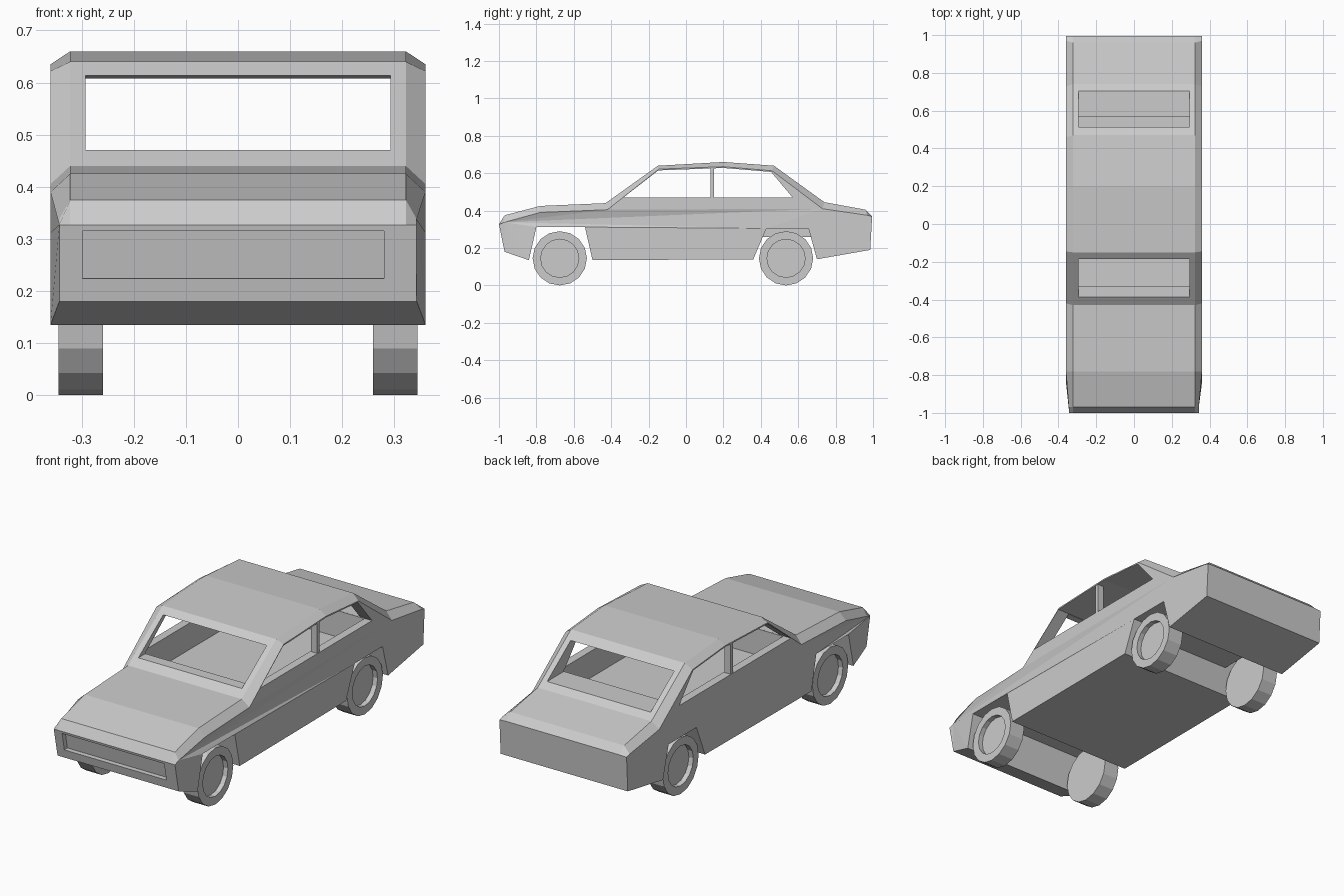
import bpy, bmesh, math
from mathutils import Matrix

if "Cube" in bpy.data.objects:
    bpy.data.objects.remove(bpy.data.objects["Cube"])


def make(name, bm):
    bmesh.ops.recalc_face_normals(bm, faces=bm.faces)
    me = bpy.data.meshes.new(name)
    bm.to_mesh(me)
    bm.free()
    ob = bpy.data.objects.new(name, me)
    bpy.context.collection.objects.link(ob)
    return ob


def loft(name, rings):
    """Join matching rings of points and cap both ends."""
    bm = bmesh.new()
    rows = [[bm.verts.new(p) for p in r] for r in rings]
    n = len(rows[0])
    for a, b in zip(rows, rows[1:]):
        for i in range(n):
            j = (i + 1) % n
            bm.faces.new((a[i], a[j], b[j], b[i]))
    caps = [bm.faces.new(rows[0][::-1]), bm.faces.new(rows[-1])]
    bm.normal_update()
    bmesh.ops.triangulate(bm, faces=caps, ngon_method='EAR_CLIP')
    return make(name, bm)


def prism(name, pts, x0, x1):
    return loft(name, [[(x, y, z) for y, z in pts] for x in (x0, x1)])


def rect(y0, y1, z0, z1):
    return [(y0, z0), (y1, z0), (y1, z1), (y0, z1)]


# Body: paired side (shoulder) and roof-edge profiles, as (y, z)
shoulder = [(-1, .327), (-.97, .338), (-.78, .39), (-.42, .405), (-.145, .622),
            (.2, .635), (.46, .613), (.73, .41), (.97, .375), (.995, .368)]
crest = [(-1, .327), (-.97, .375), (-.78, .425), (-.43, .44), (-.15, .64),
         (.2, .66), (.47, .64), (.74, .445), (.96, .405), (.995, .37)]
lower = [(.985, .19), (.70, .14), (.655, .305), (.43, .305), (.36, .14),
         (-.50, .135), (-.54, .312), (-.80, .312), (-.84, .135), (-.97, .18)]


def side(s):
    return [(s * (.36 if y > -.9 else .343), y, z) for y, z in shoulder + lower]


def inner(s):
    return [(s * .322, y, z) for y, z in crest + lower]


body = loft("car_body", [side(-1), inner(-1), inner(1), side(1)])

# Openings: side windows, cabin, windscreen, rear window, grille
cutters = [
    prism("side_window_cutter", [(-.335, .47), (-.148, .615), (.2, .628),
                                 (.455, .607), (.57, .47)], -.5, .5),
    prism("cabin_cutter", rect(-.33, .568, .335, .48), -.318, .318),
    prism("windscreen_cutter", rect(-.6, -.13, .4705, .614), -.293, .293),
    prism("rear_window_cutter", rect(.4, .9, .4705, .608), -.293, .293),
    prism("grille_cutter", [(-1.1, .22), (-.955, .225), (-.972, .315), (-1.1, .315)],
          -.298, .28),
]
for c in cutters:
    m = body.modifiers.new(c.name, 'BOOLEAN')
    m.operation = 'DIFFERENCE'
    m.solver = 'EXACT'
    m.object = c
    c.hide_render = True
    c.hide_set(True)

# Door pillars
for s, label in ((-1, "left"), (1, "right")):
    prism(label + "_door_pillar", rect(.13, .15, .465, .632), s * .322, s * .357)

# Floor between the rear wheels
prism("rear_floor", rect(.39, .68, .26, .31), -.24, .24)

# Wheels with recessed hubs
for y, end in ((-.675, "front"), (.535, "rear")):
    for s, label in ((-1, "left"), (1, "right")):
        bm = bmesh.new()
        bmesh.ops.create_cone(bm, cap_ends=True, segments=16, radius1=.145,
                              radius2=.145, depth=.085)
        cap = max(bm.faces, key=lambda f: f.calc_center_median().z)
        bmesh.ops.inset_region(bm, faces=[cap], thickness=.043)
        ex = bmesh.ops.extrude_face_region(bm, geom=[cap])
        bmesh.ops.translate(bm, vec=(0, 0, -.025),
                            verts=[v for v in ex['geom'] if isinstance(v, bmesh.types.BMVert)])
        if cap.is_valid:
            bmesh.ops.delete(bm, geom=[cap], context='FACES_ONLY')
        bmesh.ops.transform(bm, verts=bm.verts,
                            matrix=Matrix.Rotation(s * math.pi / 2, 4, 'Y'))
        wheel = make(f"{end}_{label}_wheel", bm)
        wheel.location = (s * .302, y, .145)
